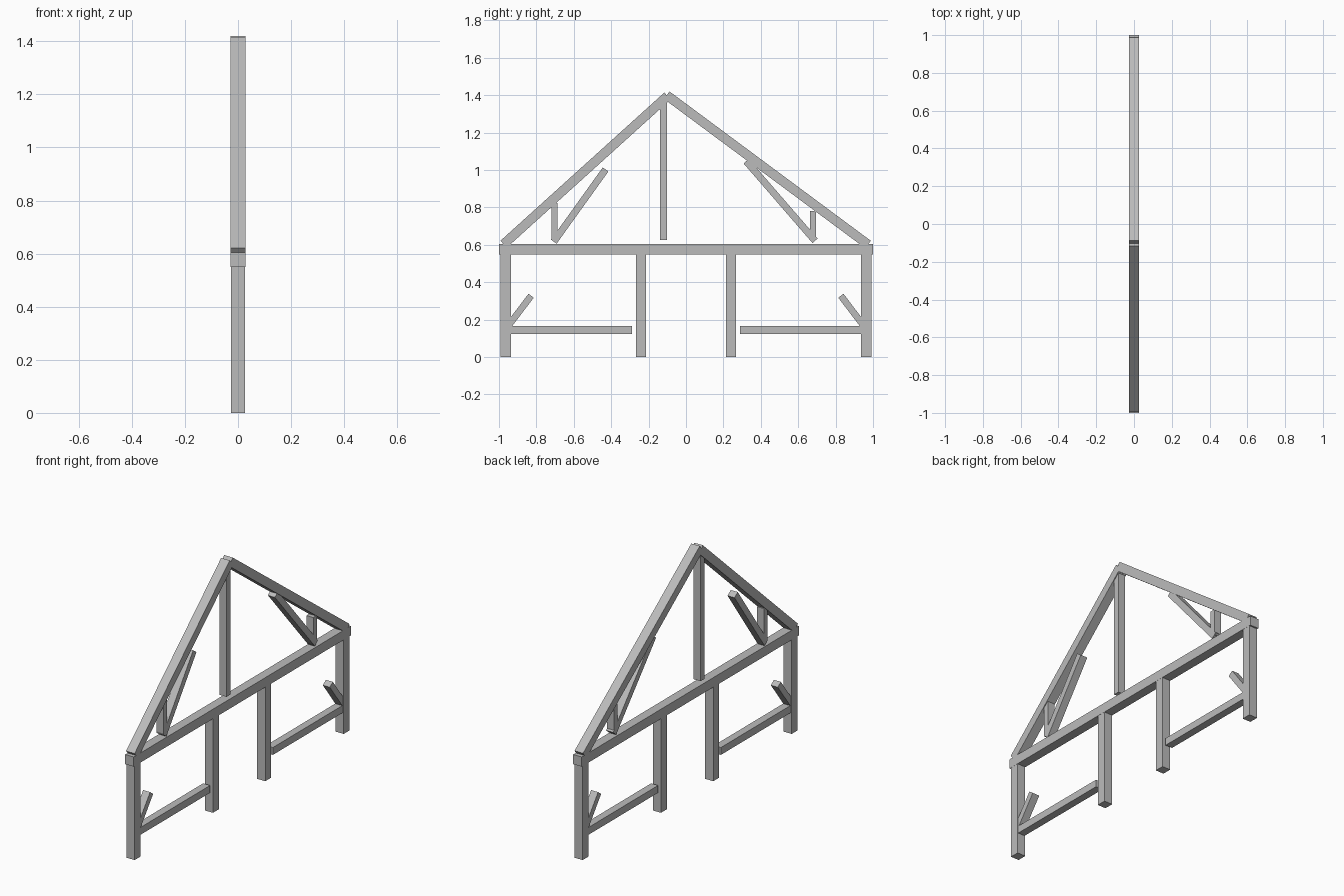
import bpy
import math
from mathutils import Vector

cube = bpy.data.objects.get("Cube")
if cube:
    bpy.data.objects.remove(cube, do_unlink=True)

grey = bpy.data.materials.new("timber grey")
grey.use_nodes = True
colour = (0.5, 0.5, 0.5, 1)
grey.diffuse_color = colour
grey.node_tree.nodes["Principled BSDF"].inputs["Base Color"].default_value = colour


def beam(name, start, end, thick, depth):
    """Square-ended timber between two (y, z) points, centred on x = 0."""
    a, b = Vector((0, *start)), Vector((0, *end))
    d = b - a
    bpy.ops.mesh.primitive_cube_add(size=1, location=(a + b) / 2)
    ob = bpy.context.object
    ob.name = name
    ob.scale = (depth, d.length, thick)
    ob.rotation_euler.x = math.atan2(d.z, d.y)
    bpy.ops.object.transform_apply(location=False, rotation=True, scale=True)
    ob.data.materials.append(grey)
    return ob


def rafter(name, foot, top, thick):
    """Timber whose upper edge runs from foot to top."""
    f, t = Vector(foot), Vector(top)
    d = (t - f).normalized()
    n = Vector((-d.y, d.x))
    if n.y > 0:
        n = -n
    off = n * thick / 2
    beam(name, f + off, t + off, thick, MAIN)


MAIN, SLIM = 0.055, 0.045

# Tie beam and lower frames, alike at both ends
beam("tie_beam", (-1, 0.577), (1, 0.577), 0.056, MAIN)
for side, s in (("front", -1), ("back", 1)):
    beam(side + "_outer_post", (s * 0.963, 0), (s * 0.963, 0.55), 0.055, 0.053)
    beam(side + "_inner_post", (s * 0.241, 0), (s * 0.241, 0.55), 0.055, 0.053)
    beam(side + "_rail", (s * 0.937, 0.145), (s * 0.289, 0.145), 0.043, SLIM)
    beam(side + "_short_brace", (s * 0.945, 0.174), (s * 0.828, 0.328), 0.035, SLIM)

# Uneven roof with its peak forward of the middle
rafter("front_rafter", (-0.992, 0.622), (-0.116, 1.414), 0.05)
rafter("back_rafter", (0.988, 0.622), (-0.088, 1.42), 0.05)

# Roof uprights
beam("king_post", (-0.12, 0.625), (-0.12, 1.37), 0.036, SLIM)
beam("front_queen_post", (-0.703, 0.625), (-0.703, 0.825), 0.034, SLIM)
beam("back_queen_post", (0.679, 0.625), (0.679, 0.782), 0.034, SLIM)

# Roof braces
beam("front_roof_brace", (-0.707, 0.617), (-0.43, 1.003), 0.037, SLIM)
beam("back_roof_brace", (0.69, 0.622), (0.322, 1.047), 0.037, SLIM)
